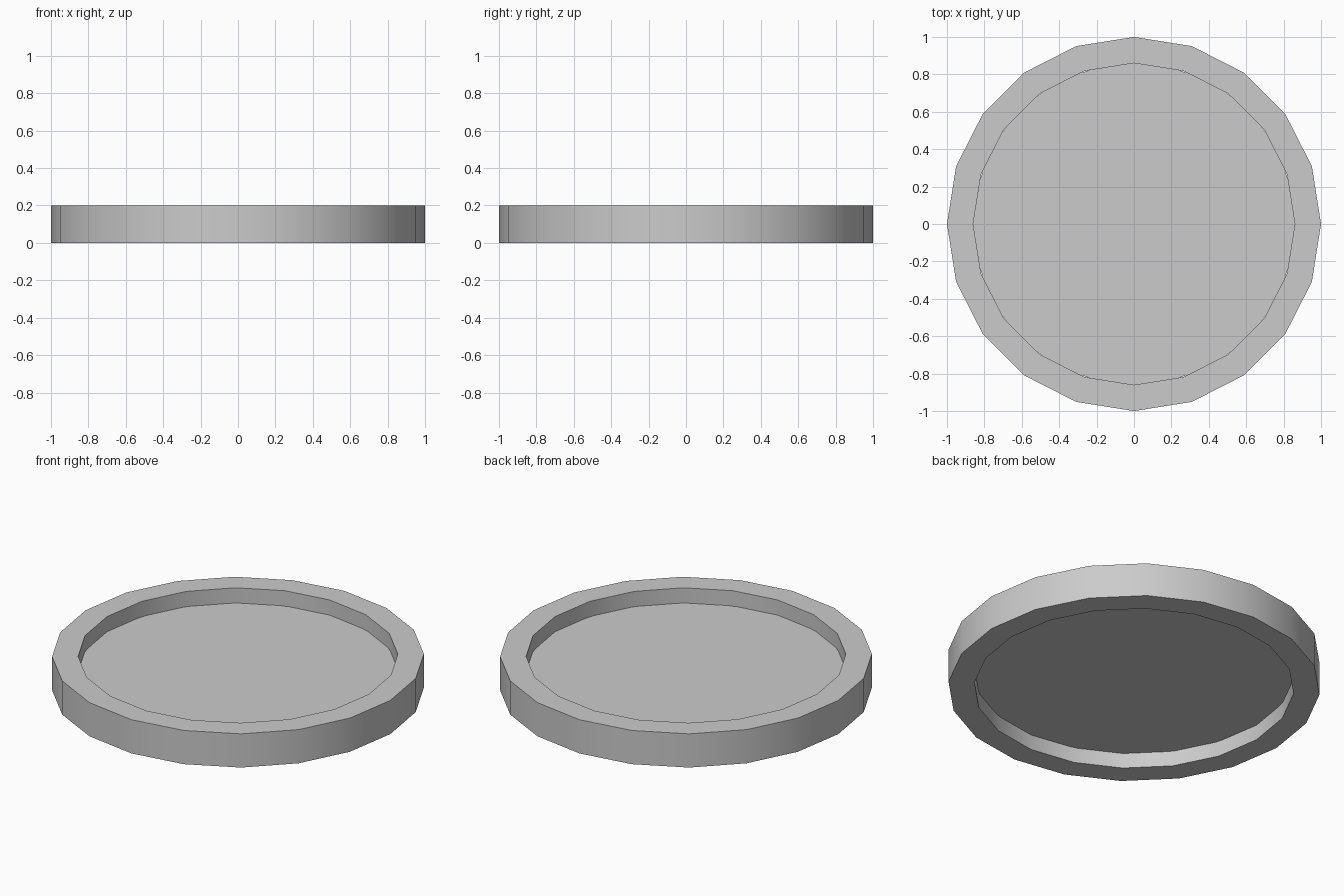
import bpy, bmesh
from math import cos, sin, pi, radians

if "Cube" in bpy.data.objects:
    bpy.data.objects.remove(bpy.data.objects["Cube"])


def make_object(name, bm):
    bmesh.ops.recalc_face_normals(bm, faces=bm.faces[:])
    mesh = bpy.data.meshes.new(name)
    bm.to_mesh(mesh)
    bm.free()
    obj = bpy.data.objects.new(name, mesh)
    bpy.context.collection.objects.link(obj)
    bpy.ops.object.select_all(action='DESELECT')
    obj.select_set(True)
    bpy.context.view_layer.objects.active = obj
    bpy.ops.object.shade_smooth_by_angle(angle=radians(30))
    return obj


def ring(name, outer, inner, height, sides):
    # rectangular section swept around z
    bm = bmesh.new()
    section = [(outer, 0), (outer, height), (inner, height), (inner, 0)]
    loops = []
    for i in range(sides):
        a = 2 * pi * i / sides
        loops.append([bm.verts.new((r * cos(a), r * sin(a), z)) for r, z in section])
    for i in range(sides):
        p, q = loops[i], loops[(i + 1) % sides]
        for j in range(4):
            k = (j + 1) % 4
            bm.faces.new((p[j], q[j], q[k], p[k]))
    return make_object(name, bm)


def disc(name, radius, z0, z1, sides):
    bm = bmesh.new()
    rims = [[bm.verts.new((radius * cos(2 * pi * i / sides),
                           radius * sin(2 * pi * i / sides), z))
             for i in range(sides)] for z in (z0, z1)]
    for rim in rims:
        bm.faces.new(rim)
    for i in range(sides):
        k = (i + 1) % sides
        bm.faces.new((rims[0][i], rims[0][k], rims[1][k], rims[1][i]))
    return make_object(name, bm)


# 20-sided outer rim
ring("rim", 1.0, 0.86, 0.2, 20)
# thin centre plate, recessed on both sides
disc("centre_plate", 0.86, 0.09, 0.11, 32)
